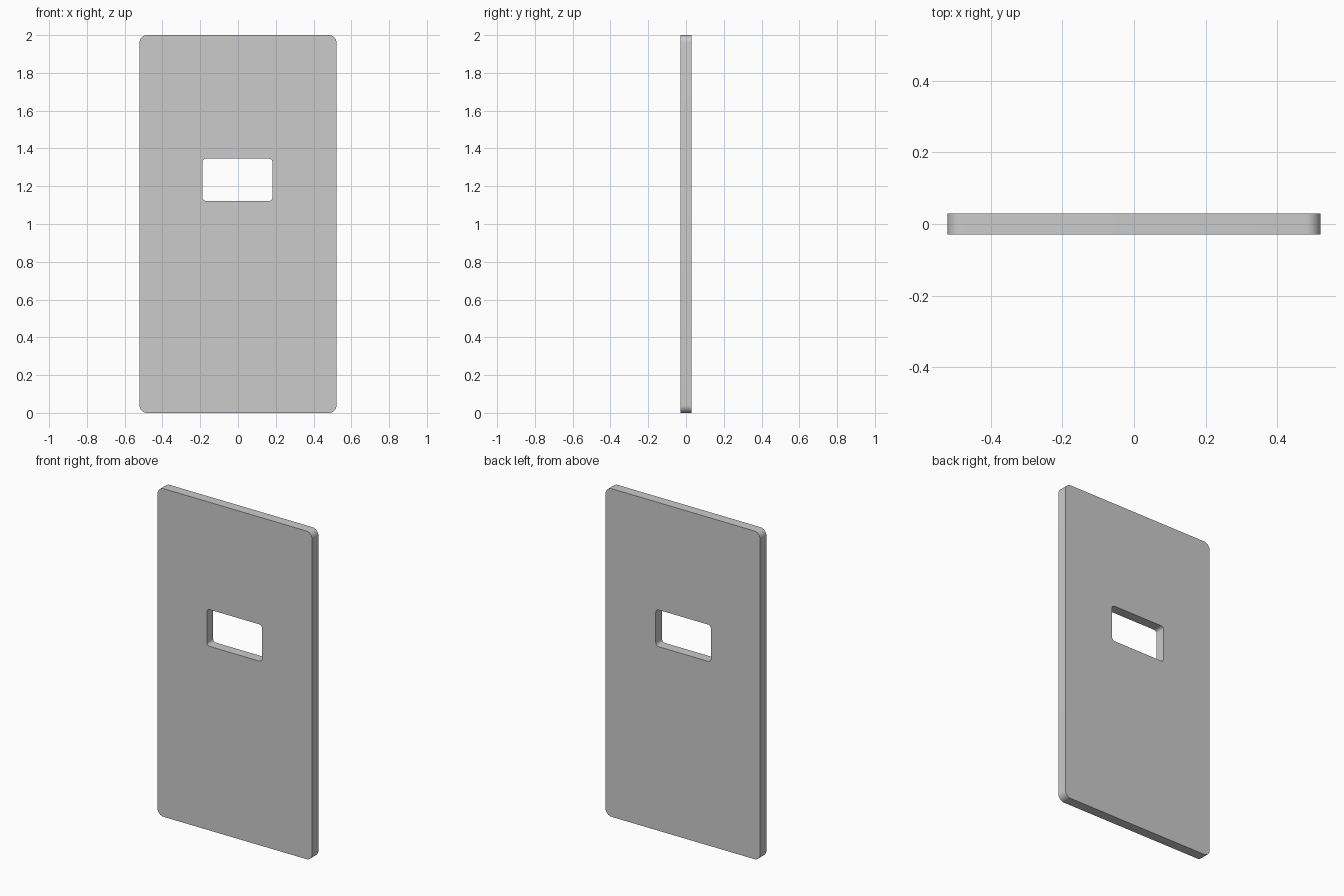
import bpy, bmesh, math

if "Cube" in bpy.data.objects:
    bpy.data.objects.remove(bpy.data.objects["Cube"])

HALF_T = 0.03   # half thickness of the plate
SEGS = 8        # segments per rounded corner


def rounded_rect(cx, cz, hw, hh, r):
    """Counter-clockwise outline of a rounded rectangle in the xz plane."""
    pts = []
    corners = [(1, 1), (-1, 1), (-1, -1), (1, -1)]
    for k, (sx, sz) in enumerate(corners):
        for i in range(SEGS + 1):
            a = math.pi / 2 * (k + i / SEGS)
            pts.append((cx + sx * (hw - r) + r * math.cos(a),
                        cz + sz * (hh - r) + r * math.sin(a)))
    return pts


# Outer edge of the panel and the window opening, with matching point counts
outer = rounded_rect(0, 1.0, 0.521, 1.0, 0.04)
inner = rounded_rect(-0.003, 1.234, 0.186, 0.112, 0.02)

bm = bmesh.new()
rings = [[bm.verts.new((x, y, z)) for x, z in pts]
         for pts, y in ((outer, -HALF_T), (inner, -HALF_T),
                        (inner, HALF_T), (outer, HALF_T))]

# Front face, window reveal, back face, outer rim
n = len(outer)
for k in range(4):
    a, b = rings[k], rings[(k + 1) % 4]
    for i in range(n):
        j = (i + 1) % n
        bm.faces.new((a[i], a[j], b[j], b[i]))
bmesh.ops.recalc_face_normals(bm, faces=bm.faces)

mesh = bpy.data.meshes.new("panel")
bm.to_mesh(mesh)
bm.free()
panel = bpy.data.objects.new("panel", mesh)
bpy.context.collection.objects.link(panel)

# Smooth the rounded corners, keep the rims sharp
bpy.context.view_layer.objects.active = panel
panel.select_set(True)
bpy.ops.object.shade_smooth_by_angle(angle=math.radians(30))
